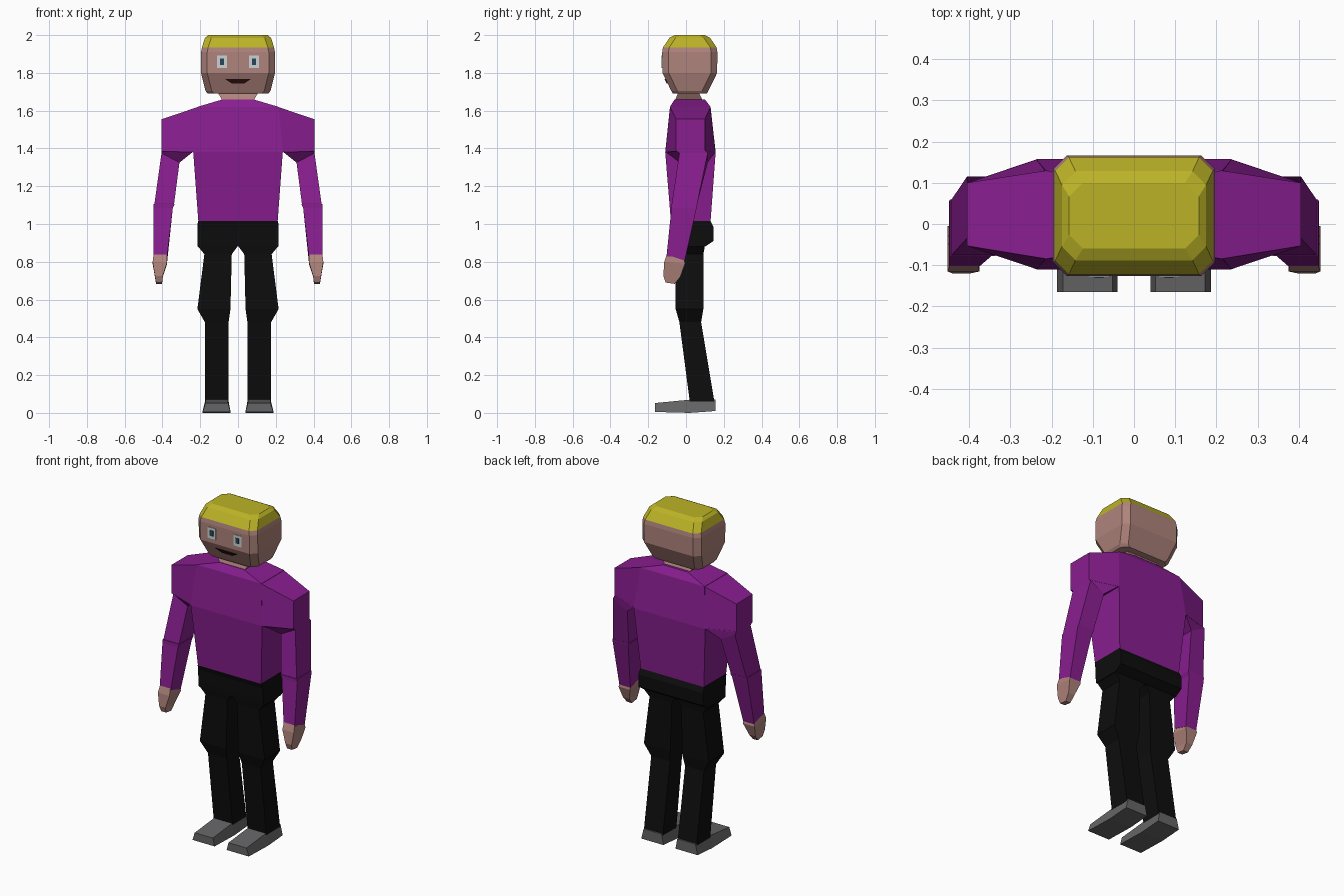
import bpy, bmesh


def material(name, r, g, b):
    m = bpy.data.materials.new(name)
    m.diffuse_color = (r, g, b, 1)
    return m


SHIRT = material("purple cloth", 0.25, 0.013, 0.28)
SKIN = material("skin", 0.43, 0.23, 0.2)
HAIR = material("blond", 0.5, 0.45, 0.02)
CLOTH = material("black cloth", 0.004, 0.004, 0.004)
SHOE = material("dark grey", 0.13, 0.13, 0.135)
WHITE = material("eye white", 0.6, 0.65, 0.65)
BLUE = material("iris", 0.02, 0.06, 0.1)
DARK = material("mouth dark", 0.03, 0.005, 0.005)


def loft(name, rings, mat, mirror=False):
    """Skin a list of equal-length rings of points into a closed solid."""
    bm = bmesh.new()
    loops = [[bm.verts.new(p) for p in ring] for ring in rings]
    n = len(loops[0])
    for a, b in zip(loops, loops[1:]):
        for i in range(n):
            j = (i + 1) % n
            bm.faces.new((a[i], a[j], b[j], b[i]))
    bm.faces.new(loops[0][::-1])
    bm.faces.new(loops[-1])
    bmesh.ops.recalc_face_normals(bm, faces=bm.faces)
    me = bpy.data.meshes.new(name)
    bm.to_mesh(me)
    bm.free()
    me.materials.append(mat)
    ob = bpy.data.objects.new(name, me)
    bpy.context.collection.objects.link(ob)
    if mirror:
        ob.modifiers.new("Mirror", 'MIRROR').use_mirror_merge = False
    return ob


def rect(x0, x1, y0, y1, z, z1=None):
    """Four-sided ring; z at x0 and z1 at x1."""
    z1 = z if z1 is None else z1
    return [(x0, y0, z), (x1, y0, z1), (x1, y1, z1), (x0, y1, z)]


def octagon(w, d, z, c=0.033, cy=0.02):
    """Rectangle with chamfered corners."""
    return [(x, y + cy, z) for x, y in (
        (-w + c, -d), (w - c, -d), (w, -d + c), (w, d - c),
        (w - c, d), (-w + c, d), (-w, d - c), (-w, -d + c))]


def side_rect(x0, x1, y, z0, z1):
    """Four-sided ring across the y axis."""
    return [(x0, y, z0), (x1, y, z0), (x1, y, z1), (x0, y, z1)]


# Head, hair cap and neck
loft("head", [octagon(.16, .09, 1.69), octagon(.172, .098, 1.705),
              octagon(.196, .145, 1.80), octagon(.196, .146, 1.91),
              octagon(.191, .142, 1.935)], SKIN)
loft("hair", [octagon(.191, .142, 1.935), octagon(.175, .108, 1.985),
              octagon(.157, .08, 2.0)], HAIR)
loft("neck", [rect(-.08, .08, -.06, .09, 1.65),
              rect(-.11, .11, -.04, .065, 1.70)], SKIN)

# Face
loft("eye", [side_rect(.059, .112, y, 1.826, 1.892) for y in (-.12, -.129)],
     WHITE, True)
loft("iris", [side_rect(.074, .096, y, 1.843, 1.876) for y in (-.12, -.131)],
     BLUE, True)
lip = [(-.07, .014, 1.768), (-.035, 0.026, 1.745), (.035, .026, 1.745),
       (.07, .014, 1.768)]
loft("mouth", [[(x, y - .122 - o, z) for x, y, z in lip] for o in (0, .006)], DARK)

# Torso and shoulders
loft("torso", [rect(-.21, .21, -.08, .13, 1.015),
               rect(-.237, .237, -.11, .157, 1.38),
               rect(-.215, .215, -.085, .13, 1.62),
               rect(-.08, .08, -.06, .10, 1.66)], SHIRT)
loft("shoulder", [
    [(.21, -.085, 1.62), (.21, .13, 1.62), (.235, .157, 1.38), (.235, -.11, 1.38)],
    [(.405, -.053, 1.555), (.405, .10, 1.555), (.405, .10, 1.385), (.405, -.053, 1.385)],
], SHIRT, True)

# Arms and hands
loft("upper_arm", [
    [(.235, -.11, 1.385), (.405, -.053, 1.39), (.405, .10, 1.39), (.235, .157, 1.385)],
    rect(.31, .405, -.035, .115, 1.325, 1.375),
    rect(.338, .442, -.075, .06, 1.11),
    rect(.345, .445, -.072, .055, 1.085)], SHIRT, True)
loft("forearm", [rect(.336, .446, -.077, .06, 1.105),
                 rect(.345, .448, -.077, .056, 1.085),
                 [(.375, -.103, .83), (.448, -.103, .83),
                  (.448, -.008, .80), (.375, -.008, .80)]], SHIRT, True)
loft("hand", [[(.378, -.10, .845), (.446, -.10, .845),
               (.446, -.01, .815), (.378, -.01, .815)],
              [(.375, -.115, .80), (.452, -.115, .80),
               (.452, -.005, .79), (.375, -.005, .79)],
              [(.398, -.12, .725), (.44, -.12, .725),
               (.44, -.03, .72), (.398, -.03, .72)],
              [(.402, -.108, .69), (.434, -.108, .69),
               (.434, -.06, .683), (.402, -.06, .683)]], SKIN, True)

# Hips and legs
loft("hips", [rect(-.215, .215, -.065, .10, .88),
              rect(-.215, .215, -.068, .145, .91),
              rect(-.215, .215, -.072, .145, .985),
              rect(-.212, .212, -.08, .13, 1.015)], CLOTH)
loft("leg", [rect(0, .215, -.062, .10, .885),
             rect(.033, .178, -.055, .092, .84),
             rect(.04, .215, -.055, .092, .55),
             rect(.05, .175, -.035, .08, .48),
             rect(.05, .175, .02, .15, .06)], CLOTH, True)

# Shoes
shoe = []
for y, bottom, top in ((-.165, .005, .052), (.02, 0, .07), (.157, .01, .072)):
    shoe.append([(.04, y, bottom), (.187, y, bottom), (.172, y, top), (.052, y, top)])
loft("shoe", shoe, SHOE, True)
